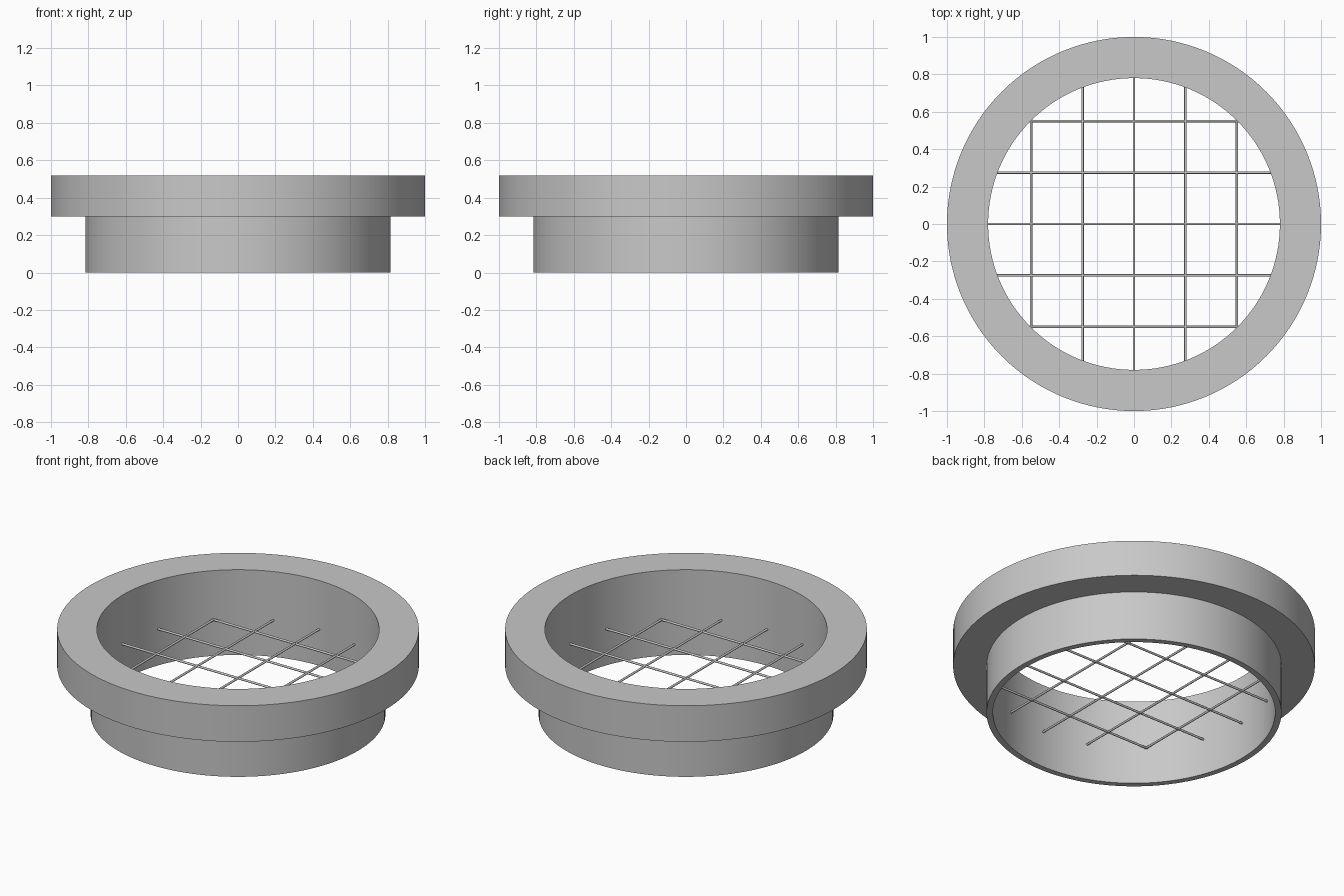
import bpy
import bmesh
from math import pi, sqrt
from mathutils import Matrix

cube = bpy.data.objects.get("Cube")
if cube:
    bpy.data.objects.remove(cube, do_unlink=True)

INNER, TUBE, FLANGE = 0.78, 0.815, 1.0
STEP_Z, TOP_Z = 0.3, 0.52
GRID_Z, PITCH, WIRE = 0.222, 0.275, 0.0065

grey = bpy.data.materials.new("plain_grey")
grey.use_nodes = True
colour = (0.58, 0.58, 0.58, 1)
grey.diffuse_color = colour
grey.node_tree.nodes["Principled BSDF"].inputs["Base Color"].default_value = colour


def add_object(name, bm):
    bmesh.ops.recalc_face_normals(bm, faces=bm.faces)
    mesh = bpy.data.meshes.new(name)
    bm.to_mesh(mesh)
    bm.free()
    mesh.materials.append(grey)
    obj = bpy.data.objects.new(name, mesh)
    bpy.context.collection.objects.link(obj)
    bpy.ops.object.select_all(action="DESELECT")
    obj.select_set(True)
    bpy.context.view_layer.objects.active = obj
    bpy.ops.object.shade_smooth_by_angle(angle=pi / 6)
    return obj


# Flanged collar: closed profile spun around z
bm = bmesh.new()
profile = [(INNER, 0), (TUBE, 0), (TUBE, STEP_Z),
           (FLANGE, STEP_Z), (FLANGE, TOP_Z), (INNER, TOP_Z)]
verts = [bm.verts.new((r, 0, z)) for r, z in profile]
edges = [bm.edges.new((v, verts[i - 1])) for i, v in enumerate(verts)]
bmesh.ops.spin(bm, geom=verts + edges, cent=(0, 0, 0), axis=(0, 0, 1),
               angle=2 * pi, steps=128, use_merge=True)
bmesh.ops.remove_doubles(bm, verts=bm.verts, dist=0.0001)
add_object("flanged_collar", bm)


# Wire grid: round bars in both directions, each ending at the inner wall
def wire_set(name, turn):
    bm = bmesh.new()
    for i in range(-2, 3):
        offset = i * PITCH
        length = 2 * sqrt(INNER ** 2 - offset ** 2) + 0.01
        place = (Matrix.Rotation(turn, 4, "Z")
                 @ Matrix.Translation((offset, 0, GRID_Z))
                 @ Matrix.Rotation(pi / 2, 4, "X"))
        bmesh.ops.create_cone(bm, cap_ends=True, segments=16, radius1=WIRE,
                              radius2=WIRE, depth=length, matrix=place)
    add_object(name, bm)


wire_set("lengthwise_wires", 0)
wire_set("crosswise_wires", pi / 2)
